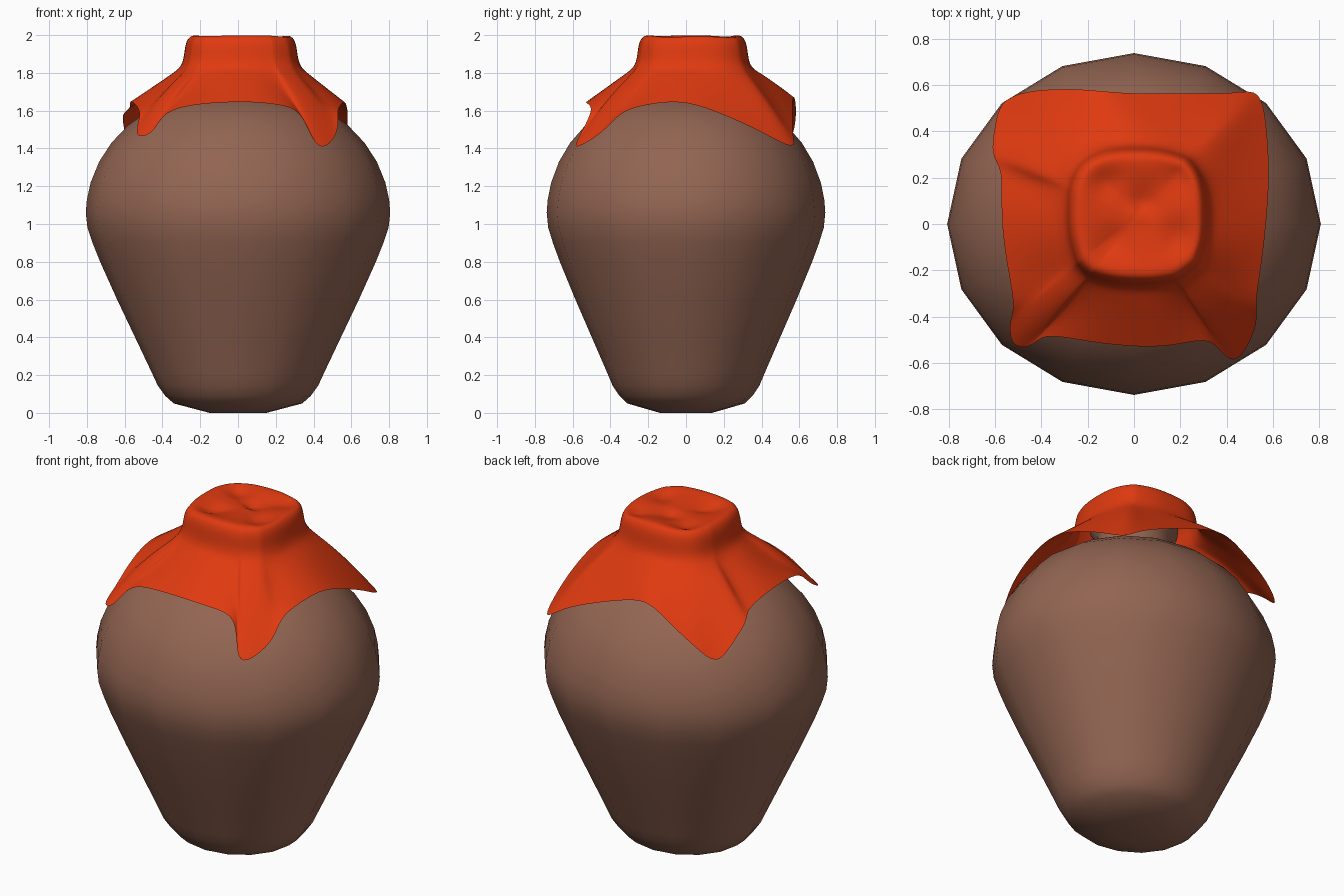
import bpy, bmesh, math

if "Cube" in bpy.data.objects:
    bpy.data.objects.remove(bpy.data.objects["Cube"])


def material(name, rgb):
    m = bpy.data.materials.new(name)
    m.diffuse_color = (*rgb, 1)
    m.use_nodes = True
    m.node_tree.nodes["Principled BSDF"].inputs["Base Color"].default_value = m.diffuse_color
    return m


def finish(name, bm, mat, angle):
    bmesh.ops.recalc_face_normals(bm, faces=bm.faces)
    me = bpy.data.meshes.new(name)
    bm.to_mesh(me)
    bm.free()
    ob = bpy.data.objects.new(name, me)
    bpy.context.collection.objects.link(ob)
    me.materials.append(mat)
    bpy.ops.object.select_all(action='DESELECT')
    ob.select_set(True)
    bpy.context.view_layer.objects.active = ob
    bpy.ops.object.shade_smooth_by_angle(angle=math.radians(angle))
    return ob


def bridge(bm, rings):
    for a, b in zip(rings, rings[1:]):
        n = len(a)
        for i in range(n):
            bm.faces.new((a[i], a[(i + 1) % n], b[(i + 1) % n], b[i]))


clay = material("brown clay", (0.29, 0.13, 0.085))
fabric = material("orange red cloth", (0.74, 0.042, 0.005))

# Jar: lathe profile (radius, height), slightly oval, 16 sides
profile = [(0.15, 0), (0.34, 0.05), (0.385, 0.09), (0.425, 0.145), (0.455, 0.21),
           (0.545, 0.4), (0.64, 0.6), (0.73, 0.8), (0.77, 0.9), (0.797, 0.98),
           (0.806, 1.06), (0.8, 1.13), (0.78, 1.22), (0.735, 1.33), (0.67, 1.43),
           (0.58, 1.525), (0.47, 1.6), (0.35, 1.65), (0.23, 1.68), (0.215, 1.75),
           (0.215, 1.82), (0.25, 1.87), (0.25, 1.91), (0.2, 1.93)]
bm = bmesh.new()
SIDES = 16
rings = []
for r, z in profile:
    ring = []
    for i in range(SIDES):
        a = 2 * math.pi * i / SIDES
        ring.append(bm.verts.new((r * math.cos(a), r * 0.915 * math.sin(a), z)))
    rings.append(ring)
bridge(bm, rings)
bm.faces.new(rings[0])
bm.faces.new(rings[-1])
finish("clay_jar", bm, clay, 60)

# Cloth hem, anticlockwise from the front: x, y, z, ridge lift
hem = [(0.05, -0.535, 1.65, 0), (0.2, -0.52, 1.635, 0), (0.335, -0.485, 1.61, -0.03),
       (0.395, -0.585, 1.43, 0.03), (0.46, -0.595, 1.39, 0.04), (0.54, -0.425, 1.49, 0.03),
       (0.52, -0.35, 1.6, -0.03), (0.55, -0.18, 1.64, 0), (0.57, 0.0, 1.655, 0),
       (0.585, 0.2, 1.58, 0), (0.575, 0.4, 1.49, 0), (0.55, 0.59, 1.38, 0.04),
       (0.44, 0.56, 1.48, 0), (0.2, 0.565, 1.58, -0.01), (0.0, 0.56, 1.65, 0.02),
       (-0.155, 0.575, 1.69, 0), (-0.29, 0.585, 1.6, 0), (-0.47, 0.575, 1.49, 0.01),
       (-0.58, 0.53, 1.39, 0.04), (-0.6, 0.42, 1.49, 0.03), (-0.62, 0.295, 1.59, 0.02),
       (-0.565, 0.24, 1.61, -0.02), (-0.575, 0.08, 1.65, 0), (-0.56, -0.12, 1.65, 0),
       (-0.51, -0.36, 1.6, -0.03), (-0.535, -0.4, 1.52, 0.03), (-0.54, -0.53, 1.45, 0.04),
       (-0.44, -0.54, 1.48, 0.03), (-0.4, -0.465, 1.6, -0.03), (-0.2, -0.51, 1.64, 0)]
CX, CY, RX, RY = 0.015, 0.035, 0.295, 0.288


def pad_point(x, y, f):
    """Point on the rounded square that covers the mouth."""
    a = math.atan2(y - CY, x - CX)
    c, s = math.cos(a), math.sin(a)
    k = (abs(c / RX) ** 3 + abs(s / RY) ** 3) ** (-1 / 3)
    return CX + f * k * c, CY + f * k * s


def dimples(x, y):
    spots = [(-0.1, -0.08), (0.2, -0.06), (0.04, 0.1), (-0.12, 0.18), (0.2, 0.2)]
    return sum(-0.035 * math.exp(-((x - u) ** 2 + (y - v) ** 2) / 0.004) for u, v in spots)


bm = bmesh.new()
rings = []
# Padded top, then its steep rim
for f, z in [(0.2, 1.98), (0.4, 1.985), (0.6, 1.99), (0.78, 2.0), (0.92, 1.998),
             (1.0, 1.955), (1.02, 1.89), (1.07, 1.83)]:
    ring = []
    for x, y, _, lift in hem:
        px, py = pad_point(x, y, f)
        ring.append(bm.verts.new((px, py, z + (dimples(px, py) if f < 0.9 else 0))))
    rings.append(ring)
# Draped skirt
for t in (0.2, 0.45, 0.7, 0.9, 1.0):
    ring = []
    for x, y, z, lift in hem:
        px, py = pad_point(x, y, 1.07)
        ring.append(bm.verts.new((px + (x - px) * t, py + (y - py) * t,
                                  1.83 + (z - 1.83) * t + lift * math.sin(math.pi * t))))
    rings.append(ring)
bridge(bm, rings)
top = bm.verts.new((CX, CY, 1.98))
n = len(hem)
for i in range(n):
    bm.faces.new((top, rings[0][i], rings[0][(i + 1) % n]))
cloth = finish("cloth_cover", bm, fabric, 180)
sub = cloth.modifiers.new("soft folds", 'SUBSURF')
sub.levels = sub.render_levels = 2
